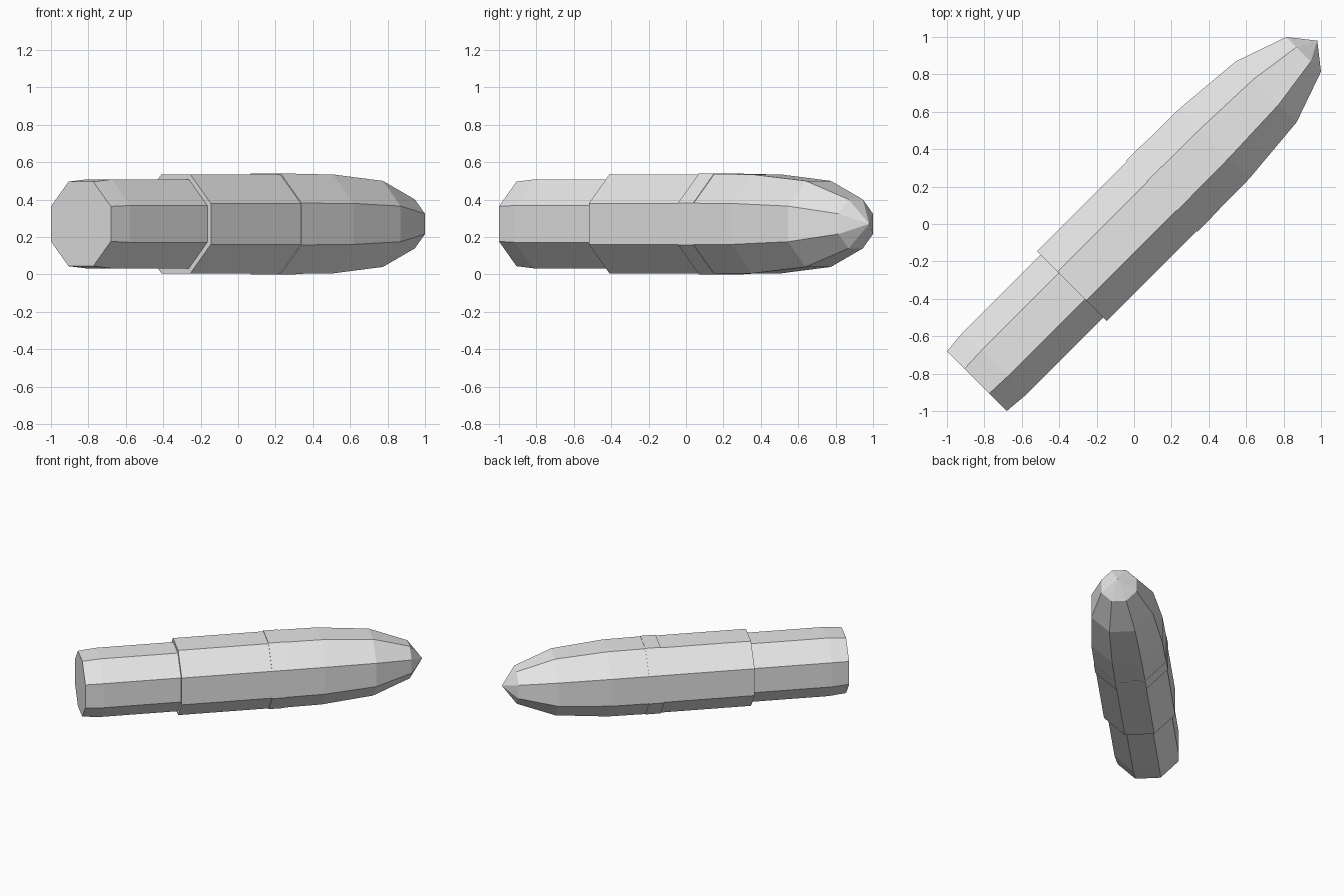
import bpy, bmesh, math
from mathutils import Matrix

if "Cube" in bpy.data.objects:
    bpy.data.objects.remove(bpy.data.objects["Cube"])

SIDES = 8
AXIS_Z = 0.27

grey = bpy.data.materials.new("light_grey")
grey.diffuse_color = (0.8, 0.8, 0.8, 1)
grey.use_nodes = True
grey.node_tree.nodes["Principled BSDF"].inputs["Base Color"].default_value = grey.diffuse_color

# Local +x runs along the length; the part points to +x +y
placement = Matrix.Translation((0, 0, AXIS_Z)) @ Matrix.Rotation(math.radians(45), 4, 'Z')


def octagonal_part(name, profile):
    """Sweep (position, half_width) pairs into flat-sided rings; half_width 0 is a pole."""
    bm = bmesh.new()
    rings = []
    for pos, half in profile:
        if half == 0:
            rings.append([bm.verts.new((pos, 0, 0))] * SIDES)
            continue
        radius = half / math.cos(math.pi / SIDES)
        angles = [(i + 0.5) * 2 * math.pi / SIDES for i in range(SIDES)]
        rings.append([bm.verts.new((pos, radius * math.cos(a), radius * math.sin(a)))
                      for a in angles])
    for a, b in zip(rings, rings[1:]):
        for i in range(SIDES):
            j = (i + 1) % SIDES
            corners = list(dict.fromkeys((a[i], b[i], b[j], a[j])))
            face = bm.faces.new(corners)
            face.normal_update()
            face.smooth = False
    # Consistent outward direction from the sweep order
    for f in bm.faces:
        f.normal_flip()
    bm.normal_update()
    mesh = bpy.data.meshes.new(name)
    bm.to_mesh(mesh)
    bm.free()
    mesh.materials.append(grey)
    obj = bpy.data.objects.new(name, mesh)
    obj.matrix_world = placement
    bpy.context.collection.objects.link(obj)
    return obj


# Narrow rear casing with a slightly tapered flat base
octagonal_part("casing", [(-1.188, 0), (-1.188, 0.226), (-1.055, 0.2375), (-0.47, 0.2375)])

# Wider sleeve with a step at its rear edge
octagonal_part("sleeve", [(-0.47, 0.2375), (-0.47, 0.2645), (0.21, 0.2645)])

# Thin raised band between the sleeve and the nose
octagonal_part("band", [(0.21, 0.2645), (0.21, 0.27), (0.325, 0.27), (0.325, 0.267)])

# Faceted nose closing to a point
octagonal_part("nose", [(0.325, 0.267), (0.608, 0.2645), (1.0, 0.23), (1.283, 0.131), (1.386, 0)])
